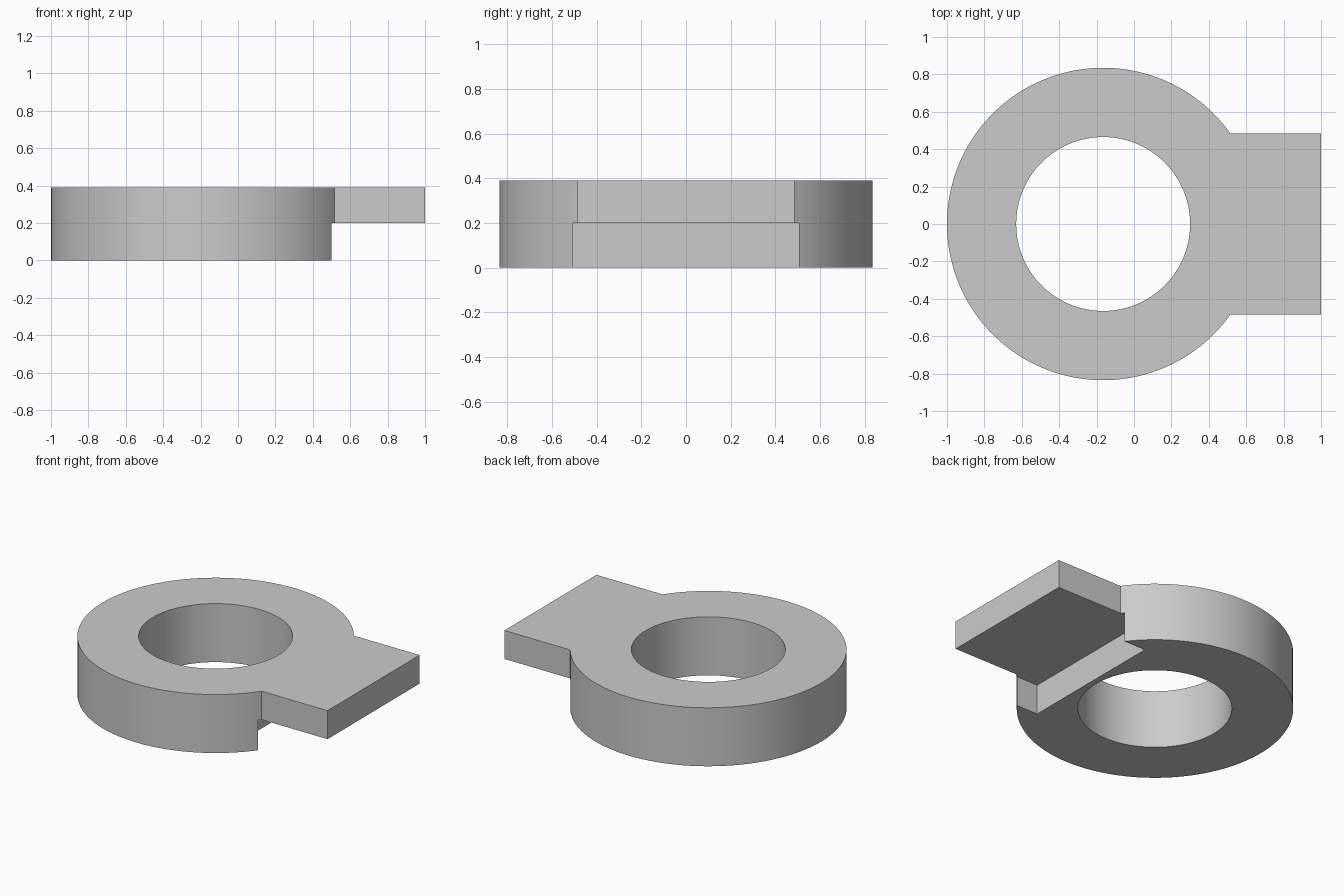
import bpy, bmesh, math

cube = bpy.data.objects.get("Cube")
if cube:
    bpy.data.objects.remove(cube, do_unlink=True)

CENTRE_X = -0.165
OUTER_R, BORE_R = 0.835, 0.465
HEIGHT, STEP_Z = 0.39, 0.2
TAB_HALF, NOTCH_HALF, NOTCH_X = 0.485, 0.505, 0.34

grey = bpy.data.materials.new("plain grey")
grey.use_nodes = True
colour = (0.6, 0.6, 0.6, 1)
grey.diffuse_color = colour
grey.node_tree.nodes["Principled BSDF"].inputs["Base Color"].default_value = colour


def prism(name, outline, bottom, top):
    """Extrude a counter-clockwise outline between two heights."""
    bm = bmesh.new()
    base = bm.faces.new([bm.verts.new((x, y, bottom)) for x, y in outline])
    side = bmesh.ops.extrude_face_region(bm, geom=[base], use_keep_orig=True)
    lifted = [v for v in side["geom"] if isinstance(v, bmesh.types.BMVert)]
    bmesh.ops.translate(bm, verts=lifted, vec=(0, 0, top - bottom))
    bmesh.ops.recalc_face_normals(bm, faces=bm.faces[:])
    mesh = bpy.data.meshes.new(name)
    bm.to_mesh(mesh)
    bm.free()
    mesh.materials.append(grey)
    obj = bpy.data.objects.new(name, mesh)
    bpy.context.collection.objects.link(obj)
    return obj


def arc(radius, start, end, steps):
    angles = [start + (end - start) * i / steps for i in range(steps + 1)]
    return [(CENTRE_X + radius * math.cos(a), radius * math.sin(a)) for a in angles]


def cut(target, cutter):
    cutter.hide_render = True
    mod = target.modifiers.new(cutter.name, "BOOLEAN")
    mod.operation = "DIFFERENCE"
    mod.solver = "EXACT"
    mod.object = cutter
    bpy.context.view_layer.objects.active = target
    bpy.ops.object.modifier_apply(modifier=mod.name)
    bpy.data.objects.remove(cutter, do_unlink=True)


# Round body with a flat tab on its left side
join = math.asin(TAB_HALF / OUTER_R)
outline = arc(OUTER_R, join, 2 * math.pi - join, 112)
outline += [(1, -TAB_HALF), (1, TAB_HALF)]
body = prism("ring_with_tab", outline, 0, HEIGHT)

# Rectangular step under the tab, biting into the ring
notch = [(NOTCH_X, -NOTCH_HALF), (1.2, -NOTCH_HALF),
         (1.2, NOTCH_HALF), (NOTCH_X, NOTCH_HALF)]
cut(body, prism("notch_cutter", notch, -0.2, STEP_Z))

# Central through hole
bore = arc(BORE_R, 0, 2 * math.pi, 96)[:-1]
cut(body, prism("bore_cutter", bore, -0.2, HEIGHT + 0.2))

# Smooth curved walls, crisp edges
bpy.ops.object.select_all(action="DESELECT")
body.select_set(True)
bpy.context.view_layer.objects.active = body
bpy.ops.object.shade_smooth_by_angle(angle=math.radians(30))
